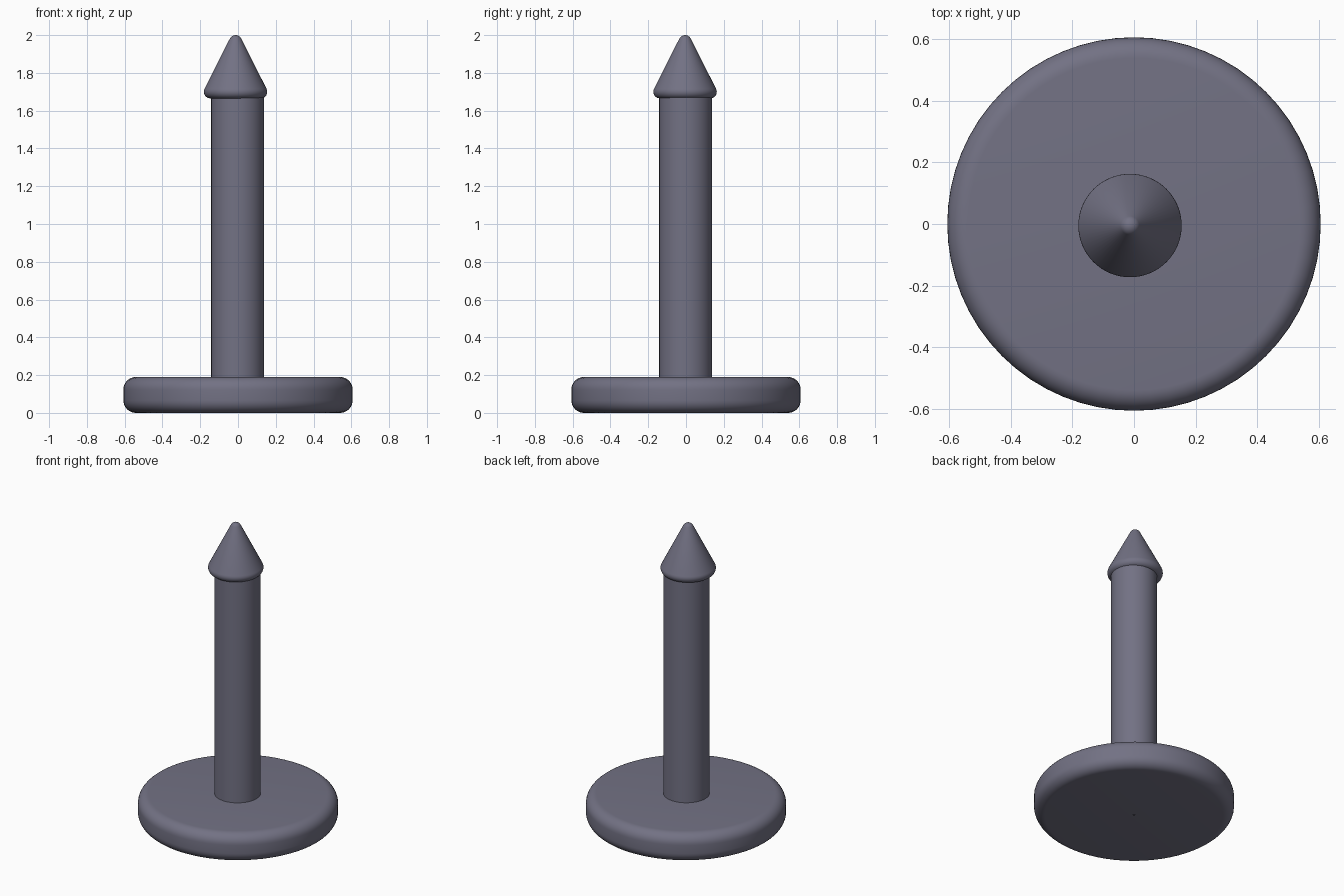
import bpy, bmesh, math

cube = bpy.data.objects.get("Cube")
if cube:
    bpy.data.objects.remove(cube, do_unlink=True)

mat = bpy.data.materials.new("slate grey")
mat.use_nodes = True
colour = (0.17, 0.167, 0.23, 1)
mat.diffuse_color = colour
mat.node_tree.nodes["Principled BSDF"].inputs["Base Color"].default_value = colour


def arc(r, z, radius, start, end, steps=8):
    """Profile points on a circular arc, angles in degrees."""
    angles = [math.radians(start + (end - start) * i / steps) for i in range(steps + 1)]
    return [(r + radius * math.cos(a), z + radius * math.sin(a)) for a in angles]


def lathe(name, profile, centre=(0, 0), sides=64):
    """Spin a (radius, height) profile around the vertical axis."""
    bm = bmesh.new()
    verts = [bm.verts.new((r, 0, z)) for r, z in profile]
    edges = [bm.edges.new(pair) for pair in zip(verts, verts[1:])]
    bmesh.ops.spin(bm, geom=verts + edges, cent=(0, 0, 0), axis=(0, 0, 1),
                   angle=math.tau, steps=sides, use_duplicate=False)
    bmesh.ops.remove_doubles(bm, verts=bm.verts, dist=0.0001)
    bmesh.ops.recalc_face_normals(bm, faces=bm.faces)
    mesh = bpy.data.meshes.new(name)
    bm.to_mesh(mesh)
    bm.free()
    mesh.materials.append(mat)
    obj = bpy.data.objects.new(name, mesh)
    obj.location = (*centre, 0)
    bpy.context.collection.objects.link(obj)
    bpy.ops.object.select_all(action="DESELECT")
    obj.select_set(True)
    bpy.context.view_layer.objects.active = obj
    bpy.ops.object.shade_smooth_by_angle(angle=math.radians(35))
    return obj


# Round-edged base disc, with a pinhole underneath
lathe("base", [(0.005, 0)] + arc(0.54, 0.067, 0.067, -90, 0)
      + arc(0.54, 0.123, 0.067, 0, 90) + [(0, 0.19)])

# Straight shaft
lathe("shaft", [(0, 0.15), (0.14, 0.15), (0.14, 1.68), (0, 1.68)], (-0.002, -0.002))

# Conical head with a rounded rim and tip, set slightly off centre
slope = 27
lathe("head", [(0, 1.665)] + arc(0.133, 1.7, 0.035, -90, slope)
      + arc(0, 1.966, 0.034, slope, 90), (-0.013, -0.005))
